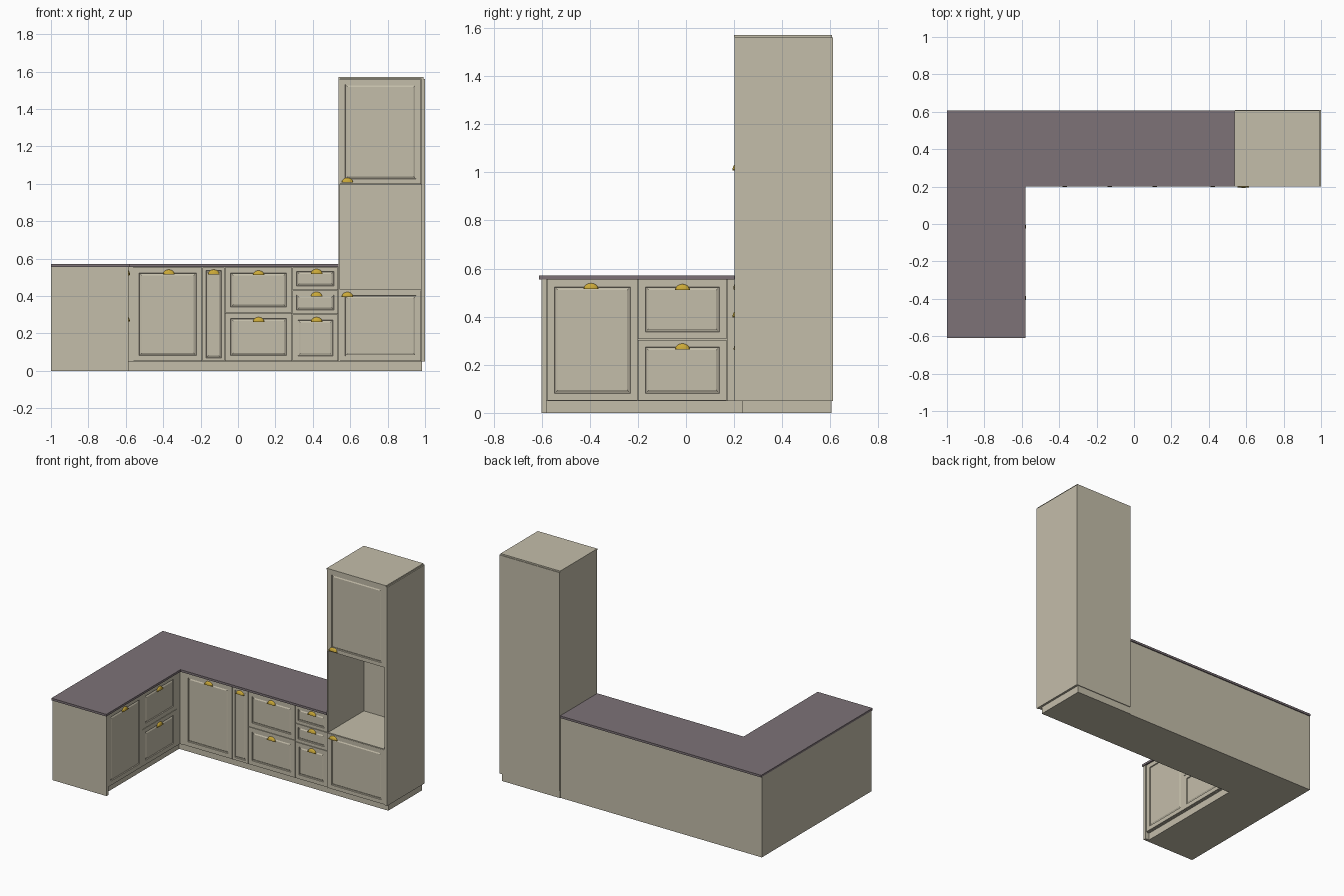
import bpy, bmesh
from math import pi
from mathutils import Matrix, Vector

if "Cube" in bpy.data.objects:
    bpy.data.objects.remove(bpy.data.objects["Cube"])


def material(name, rgb, rough=0.6):
    m = bpy.data.materials.new(name)
    m.use_nodes = True
    m.diffuse_color = (*rgb, 1)
    node = m.node_tree.nodes["Principled BSDF"]
    node.inputs["Base Color"].default_value = (*rgb, 1)
    node.inputs["Roughness"].default_value = rough
    return m


CREAM = material("cream paint", (0.55, 0.51, 0.40))
STONE = material("mauve grey worktop", (0.205, 0.17, 0.185))
GOLD = material("brass", (0.60, 0.40, 0.04))
# Wing fronts are laid out like the main run, then turned to face +x
WING = Matrix.Rotation(pi / 2, 4, 'Z')
RUN = Matrix.Identity(4)


def finish(name, bm, mat, frame=RUN):
    bmesh.ops.transform(bm, matrix=frame, verts=bm.verts)
    bmesh.ops.recalc_face_normals(bm, faces=bm.faces)
    me = bpy.data.meshes.new(name)
    bm.to_mesh(me)
    bm.free()
    me.materials.append(mat)
    ob = bpy.data.objects.new(name, me)
    bpy.context.collection.objects.link(ob)
    return ob


def box_mesh(x0, x1, y0, y1, z0, z1):
    bm = bmesh.new()
    bmesh.ops.create_cube(bm, size=1)
    bmesh.ops.scale(bm, vec=(x1 - x0, y1 - y0, z1 - z0), verts=bm.verts)
    bmesh.ops.translate(bm, vec=((x0 + x1) / 2, (y0 + y1) / 2, (z0 + z1) / 2), verts=bm.verts)
    return bm


def box(name, *size, mat=CREAM, frame=RUN):
    return finish(name, box_mesh(*size), mat, frame)


def front(name, x0, x1, z0, z1, y, border=0.042, frame=RUN):
    """Framed door or drawer front with a grooved centre panel."""
    gap = 0.0015
    bm = box_mesh(x0 + gap, x1 - gap, y, y + 0.012, z0 + gap, z1 - gap)
    face = min(bm.faces, key=lambda f: f.calc_center_median().y)
    for thick, depth in ((border, 0), (0.003, -0.006), (0.006, 0), (0.010, 0.004)):
        bmesh.ops.inset_individual(bm, faces=[face], thickness=thick, depth=depth)
    return finish(name, bm, CREAM, frame)


def handle(name, x, y, z, frame=RUN):
    """Half-dome cup pull, flat side down."""
    bm = bmesh.new()
    bmesh.ops.create_uvsphere(bm, u_segments=20, v_segments=12, radius=1)
    for normal in ((0, 0, -1), (0, 1, 0)):
        cut = bmesh.ops.bisect_plane(bm, geom=bm.verts[:] + bm.edges[:] + bm.faces[:],
                                     plane_co=(0, 0, 0), plane_no=normal, clear_outer=True)
        edges = [e for e in cut["geom_cut"] if isinstance(e, bmesh.types.BMEdge)]
        bmesh.ops.holes_fill(bm, edges=edges)
    bmesh.ops.scale(bm, vec=(0.03, 0.012, 0.024), verts=bm.verts)
    # Thin lip along the lower edge
    bmesh.ops.create_cube(bm, size=1, matrix=Matrix.Translation((0, -0.005, 0.001))
                          @ Matrix.Diagonal((0.062, 0.010, 0.004, 1)))
    bmesh.ops.translate(bm, vec=(x, y, z), verts=bm.verts)
    ob = finish(name, bm, GOLD, frame)
    bpy.ops.object.select_all(action='DESELECT')
    ob.select_set(True)
    bpy.context.view_layer.objects.active = ob
    bpy.ops.object.shade_smooth_by_angle()


# Base carcasses and plinths
box("run_carcass", -1, 0.538, 0.222, 0.60, 0.05, 0.556)
box("run_plinth", -1, 0.538, 0.235, 0.60, 0, 0.05)
box("wing_carcass", -1, -0.602, -0.58, 0.222, 0.05, 0.556)
box("wing_plinth", -1, -0.615, -0.58, 0.235, 0, 0.05)
box("wing_end_panel", -1, -0.586, -0.60, -0.58, 0, 0.556)
box("run_corner_filler", -0.602, -0.56, 0.21, 0.222, 0.05, 0.556)
box("wing_corner_filler", 0.17, 0.21, 0.59, 0.602, 0.05, 0.556, frame=WING)

# L-shaped worktop
bm = bmesh.new()
outline = [(-1, -0.61), (-0.58, -0.61), (-0.58, 0.2), (0.538, 0.2), (0.538, 0.607), (-1, 0.607)]
slab = bm.faces.new([bm.verts.new((x, y, 0.555)) for x, y in outline])
top = bmesh.ops.extrude_face_region(bm, geom=[slab])["geom"]
bmesh.ops.translate(bm, vec=Vector((0, 0, 0.015)),
                    verts=[v for v in top if isinstance(v, bmesh.types.BMVert)])
finish("worktop", bm, STONE)

# Main run fronts
Y = 0.21
front("run_door", -0.56, -0.192, 0.05, 0.555, Y)
front("narrow_door", -0.19, -0.07, 0.05, 0.555, Y, 0.024)
for i, (z0, z1) in enumerate(((0.05, 0.31), (0.31, 0.555))):
    front(f"wide_drawer_{i}", -0.07, 0.29, z0, z1, Y)
for i, (z0, z1) in enumerate(((0.05, 0.302), (0.302, 0.43), (0.43, 0.555))):
    front(f"small_drawer_{i}", 0.29, 0.537, z0, z1, Y, 0.04 if i == 0 else 0.031)
for i, (x, z) in enumerate(((-0.37, 0.517), (-0.13, 0.517), (0.11, 0.512), (0.11, 0.263),
                            (0.42, 0.52), (0.42, 0.398), (0.42, 0.263))):
    handle(f"run_handle_{i}", x, Y, z)

# Wing fronts
W = 0.59
front("wing_door", -0.578, -0.2, 0.05, 0.555, W, frame=WING)
for i, (z0, z1) in enumerate(((0.05, 0.305), (0.305, 0.555))):
    front(f"wing_drawer_{i}", -0.2, 0.17, z0, z1, W, frame=WING)
for i, (x, z) in enumerate(((-0.395, 0.515), (-0.015, 0.511), (-0.015, 0.264))):
    handle(f"wing_handle_{i}", x, W, z, frame=WING)

# Tall unit with an open niche
L, R, T = 0.538, 0.985, 0.205
box("tall_plinth", L, R, 0.235, 0.605, 0, 0.05)
box("tall_lower_carcass", L, R, T + 0.012, 0.605, 0.05, 0.435)
box("tall_upper_carcass", L, R, T + 0.012, 0.605, 0.995, 1.56)
box("tall_left_side", L, L + 0.008, 0.201, 0.605, 0.05, 1.56)
box("tall_right_side", R - 0.005, 1, 0.201, 0.61, 0.05, 1.56)
box("tall_back", L + 0.003, R, 0.595, 0.61, 0.05, 1.56)
box("tall_top", L, 0.993, 0.2, 0.606, 1.56, 1.57)
box("niche_floor_edge", L + 0.008, R - 0.005, T, T + 0.012, 0.43, 0.435)
front("tall_lower_door", L + 0.006, R - 0.004, 0.05, 0.43, T, 0.038)
front("tall_upper_door", L + 0.006, R - 0.004, 0.997, 1.56, T, 0.038)
for i, z in enumerate((0.397, 1.008)):
    handle(f"tall_handle_{i}", 0.585, T, z)
